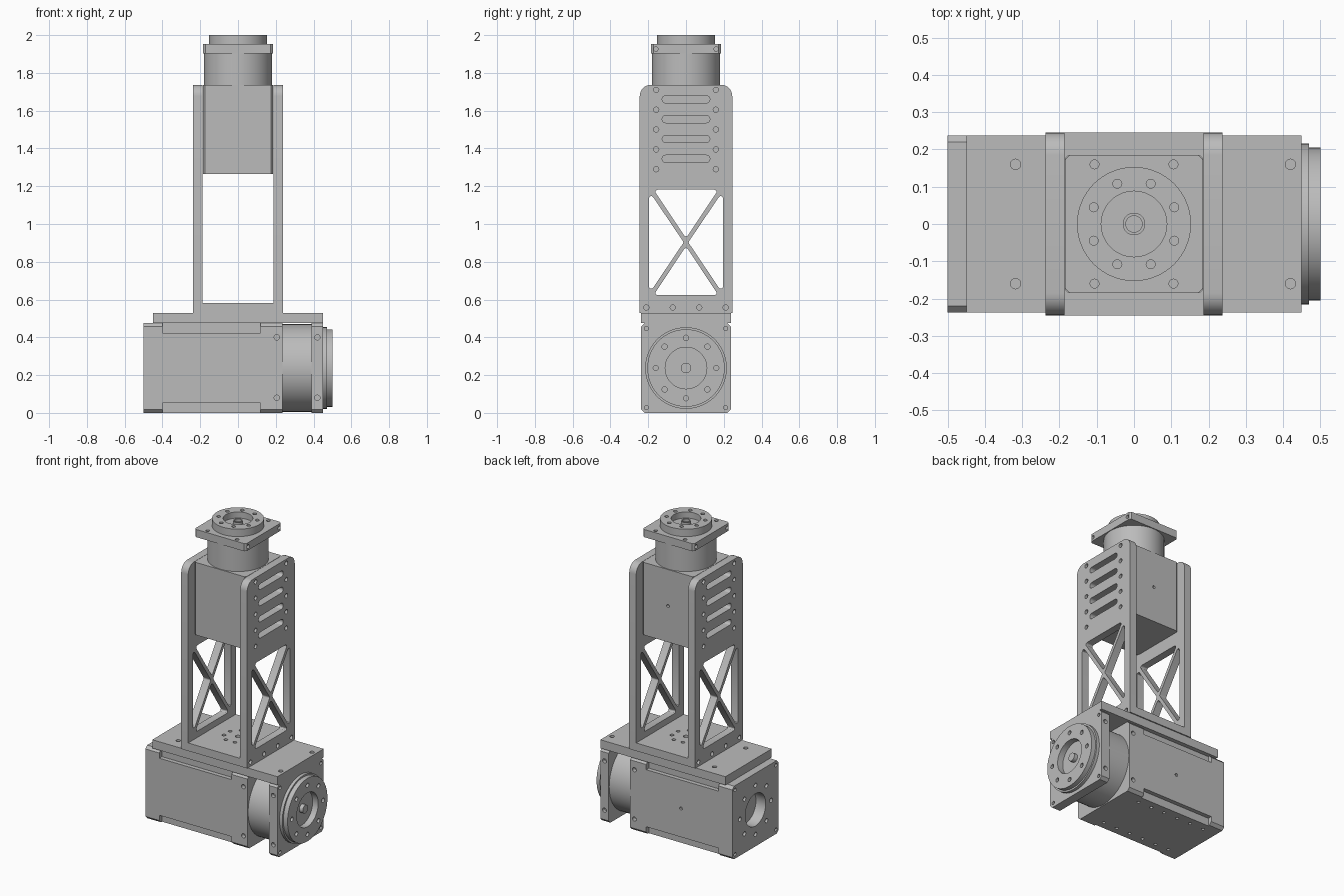
import bpy, bmesh, math
from mathutils import Vector, Matrix

if "Cube" in bpy.data.objects:
    bpy.data.objects.remove(bpy.data.objects["Cube"], do_unlink=True)

metal = bpy.data.materials.new("light grey metal")
metal.use_nodes = True
GREY = (0.5, 0.5, 0.5, 1)
metal.diffuse_color = GREY
metal.node_tree.nodes["Principled BSDF"].inputs["Base Color"].default_value = GREY

ORDER = {"X": lambda u, v, w: (w, u, v),
         "Y": lambda u, v, w: (u, w, v),
         "Z": lambda u, v, w: (u, v, w)}


# ---- 2D profiles ----
def rounded(pts, radii, steps=6):
    """Fillet each corner of a polygon (steps=1 gives a chamfer)."""
    if not isinstance(radii, (list, tuple)):
        radii = [radii] * len(pts)
    out = []
    for i, p in enumerate(pts):
        p, r = Vector(p), radii[i]
        if r == 0:
            out.append(p)
            continue
        a = (Vector(pts[i - 1]) - p).normalized()
        b = (Vector(pts[(i + 1) % len(pts)]) - p).normalized()
        half = a.angle(b) / 2
        centre = p + (a + b).normalized() * (r / math.sin(half))
        start = p + a * (r / math.tan(half)) - centre
        end = p + b * (r / math.tan(half)) - centre
        sweep = math.pi - 2 * half
        if start.x * end.y - start.y * end.x < 0:
            sweep = -sweep
        for k in range(steps + 1):
            out.append(centre + Matrix.Rotation(sweep * k / steps, 2) @ start)
    return out


def rect(u0, u1, v0, v1):
    return [(u0, v0), (u1, v0), (u1, v1), (u0, v1)]


def circle(u, v, r, n=16):
    return [(u + r * math.cos(2 * math.pi * k / n), v + r * math.sin(2 * math.pi * k / n))
            for k in range(n)]


def ring(u, v, radius, r, turn=0.0, count=8):
    return [circle(*c, r) for c in circle_turned(u, v, radius, turn, count)]


def circle_turned(u, v, radius, turn, count):
    step = 2 * math.pi / count
    return [(u + radius * math.cos(turn + k * step), v + radius * math.sin(turn + k * step))
            for k in range(count)]


# ---- solids ----
def finish(bm, name):
    bmesh.ops.recalc_face_normals(bm, faces=bm.faces)
    mesh = bpy.data.meshes.new(name)
    bm.to_mesh(mesh)
    bm.free()
    ob = bpy.data.objects.new(name, mesh)
    bpy.context.collection.objects.link(ob)
    mesh.materials.append(metal)
    return ob


def add_prism(bm, profile, axis, lo, hi):
    low, high = ([bm.verts.new(ORDER[axis](p[0], p[1], w)) for p in profile] for w in (lo, hi))
    bm.faces.new(low)
    bm.faces.new(high)
    for i in range(len(profile)):
        bm.faces.new((low[i - 1], low[i], high[i], high[i - 1]))


def prism(name, profile, axis, lo, hi):
    bm = bmesh.new()
    add_prism(bm, profile, axis, lo, hi)
    return finish(bm, name)


def lathe(name, profile, axis, u, v):
    """Revolve (radius, height) points about an axis through (u, v)."""
    bm = bmesh.new()
    rings = []
    for r, h in profile:
        if r == 0:
            rings.append([bm.verts.new(ORDER[axis](u, v, h))])
        else:
            rings.append([bm.verts.new(ORDER[axis](p[0], p[1], h)) for p in circle(u, v, r, 64)])
    for a, b in zip(rings, rings[1:]):
        for i in range(64):
            quad = [a[i - 1], a[i], b[i], b[i - 1]] if len(a) > 1 and len(b) > 1 else \
                ([a[0], b[i], b[i - 1]] if len(a) == 1 else [a[i - 1], a[i], b[0]])
            bm.faces.new(quad)
    return finish(bm, name)


def cut(ob, cuts):
    """Subtract a list of (profiles, axis, lo, hi) prisms."""
    bm = bmesh.new()
    for profiles, axis, lo, hi in cuts:
        for p in profiles:
            add_prism(bm, p, axis, lo, hi)
    cutter = finish(bm, "cutter")
    cutter.hide_render = True
    mod = ob.modifiers.new("cut", "BOOLEAN")
    mod.object, mod.operation, mod.solver = cutter, "DIFFERENCE", "EXACT"
    graph = bpy.context.evaluated_depsgraph_get()
    mesh = bpy.data.meshes.new_from_object(ob.evaluated_get(graph))
    ob.modifiers.clear()
    ob.data = mesh
    bpy.data.objects.remove(cutter, do_unlink=True)
    return ob


H = 0.2375          # half width and axis height of the lower motor
S = 0.185           # half width of the upper motor
hole = 0.014

# ---- lower motor ----
square = rounded(rect(-H, H, 0, 2 * H), 0.018, 1)
body = prism("lower_motor_body", square, "X", -0.5, 0.235)
corners = [circle(s * 0.21, z, 0.011) for s in (-1, 1) for z in (0.028, 0.447)]
notches = [rect(s * 0.21, s * 0.3, z0, z1) for s in (-1, 1) for z0, z1 in ((-0.1, 0.052), (0.423, 0.6))]
side_holes = [circle(0.205, z, hole) for z in (0.08, 0.4)]
under_holes = [circle(-0.4 + 0.1 * i, s * 0.16, 0.01) for i in range(6) for s in (-1, 1)]
cut(body, [(notches, "X", -0.4, 0.12),
           ([circle(0, H, 0.105, 48)], "X", -0.6, -0.43),
           (ring(0, H, 0.16, hole) + corners, "X", -0.6, -0.47),
           (side_holes, "Y", -0.3, -0.21), (side_holes, "Y", 0.21, 0.3),
           ([circle(-0.13, H, 0.01)], "Y", 0.225, 0.3),
           (under_holes, "Z", -0.1, 0.03)])

lathe("lower_gear_housing", [(0, 0.23), (0.232, 0.23), (0.232, 0.395), (0, 0.395)], "X", 0, H)
flange = prism("lower_flange", square, "X", 0.39, 0.45)
side_holes = [circle(0.42, z, hole) for z in (0.08, 0.4)]
cut(flange, [(corners, "X", 0.42, 0.5),
             (side_holes, "Y", -0.3, -0.215), (side_holes, "Y", 0.215, 0.3)])
disc = lathe("lower_output_disc",
             [(0, 0.44), (0.216, 0.44), (0.216, 0.47), (0.205, 0.47), (0.205, 0.5), (0.11, 0.5),
              (0.11, 0.46), (0.027, 0.46), (0.027, 0.485), (0, 0.485)], "X", 0, H)
cut(disc, [(ring(0, H, 0.16, hole), "X", 0.475, 0.55)])

# ---- mounting plate ----
plate = prism("mounting_plate", rect(-0.45, 0.45, -H, H), "Z", 2 * H, 0.53)
cut(plate, [([circle(x, s * 0.16, hole) for x in (-0.318, 0.42) for s in (-1, 1)], "Z", 0.49, 0.6)])

# ---- upright bracket ----
floor = prism("bracket_floor", rect(-0.187, 0.187, -0.245, 0.245), "Z", 0.53, 0.582)
cut(floor, [(ring(0, 0, 0.085, 0.012, math.pi / 8), "Z", 0.54, 0.65),
            ([circle(0, 0, 0.016)], "Z", 0.54, 0.65)])

outline = rounded(rect(-0.245, 0.245, 0.53, 1.737), [0, 0, 0.06, 0.06], 8)
windows = [rounded(t, 0.012, 4) for t in (
    [(-0.172, 1.182), (0.172, 1.182), (0, 0.925)],
    [(-0.172, 0.623), (0.172, 0.623), (0, 0.882)],
    [(-0.196, 0.63), (-0.196, 1.175), (-0.012, 0.903)],
    [(0.196, 0.63), (0.196, 1.175), (0.012, 0.903)])]
slots = [rounded(rect(-0.126, 0.126, z - 0.019, z + 0.019), 0.0185, 8)
         for z in (1.345, 1.45, 1.555, 1.66)]
screws = [circle(s * 0.158, 1.29 + 0.105 * i, hole) for i in range(5) for s in (-1, 1)]
foot_screws = [circle(y, 0.558, hole) for y in (-0.21, -0.07, 0.07, 0.21)]
for name, lo, hi in (("left_side_plate", 0.187, 0.237), ("right_side_plate", -0.237, -0.187)):
    side = prism(name, outline, "X", lo, hi)
    cut(side, [(windows + slots + screws + foot_screws, "X", lo - 0.05, hi + 0.05)])

# ---- upper motor ----
upper = prism("upper_motor_body", rounded(rect(-S, S, -S, S), 0.009, 1), "Z", 1.265, 1.737)
cut(upper, [([circle(0, 1.5, 0.01)], "Y", 0.17, 0.3)])
lathe("upper_gear_housing", [(0, 1.73), (0.18, 1.73), (0.18, 1.91), (0, 1.91)], "Z", 0, 0)
flange = prism("upper_flange", rounded(rect(-S, S, -S, S), 0.012, 1), "Z", 1.902, 1.952)
side_holes = [circle(s * 0.16, 1.926, 0.012) for s in (-1, 1)]
cut(flange, [([circle(sx * 0.106, sy * 0.16, 0.012) for sx in (-1, 1) for sy in (-1, 1)], "Z", 1.93, 2.1),
             (side_holes, "X", -0.3, -0.165), (side_holes, "X", 0.165, 0.3)])
disc = lathe("upper_output_disc",
             [(0, 1.945), (0.153, 1.945), (0.153, 2.0), (0.088, 2.0), (0.088, 1.96), (0.03, 1.96),
              (0.03, 1.985), (0.022, 1.985), (0.022, 1.97), (0, 1.97)], "Z", 0, 0)
cut(disc, [(ring(0, 0, 0.117, 0.012, math.pi / 8), "Z", 1.975, 2.1)])

# ---- shading ----
for ob in bpy.data.objects:
    ob.select_set(ob.type == "MESH")
bpy.context.view_layer.objects.active = body
bpy.ops.object.shade_smooth_by_angle(angle=math.radians(30))
